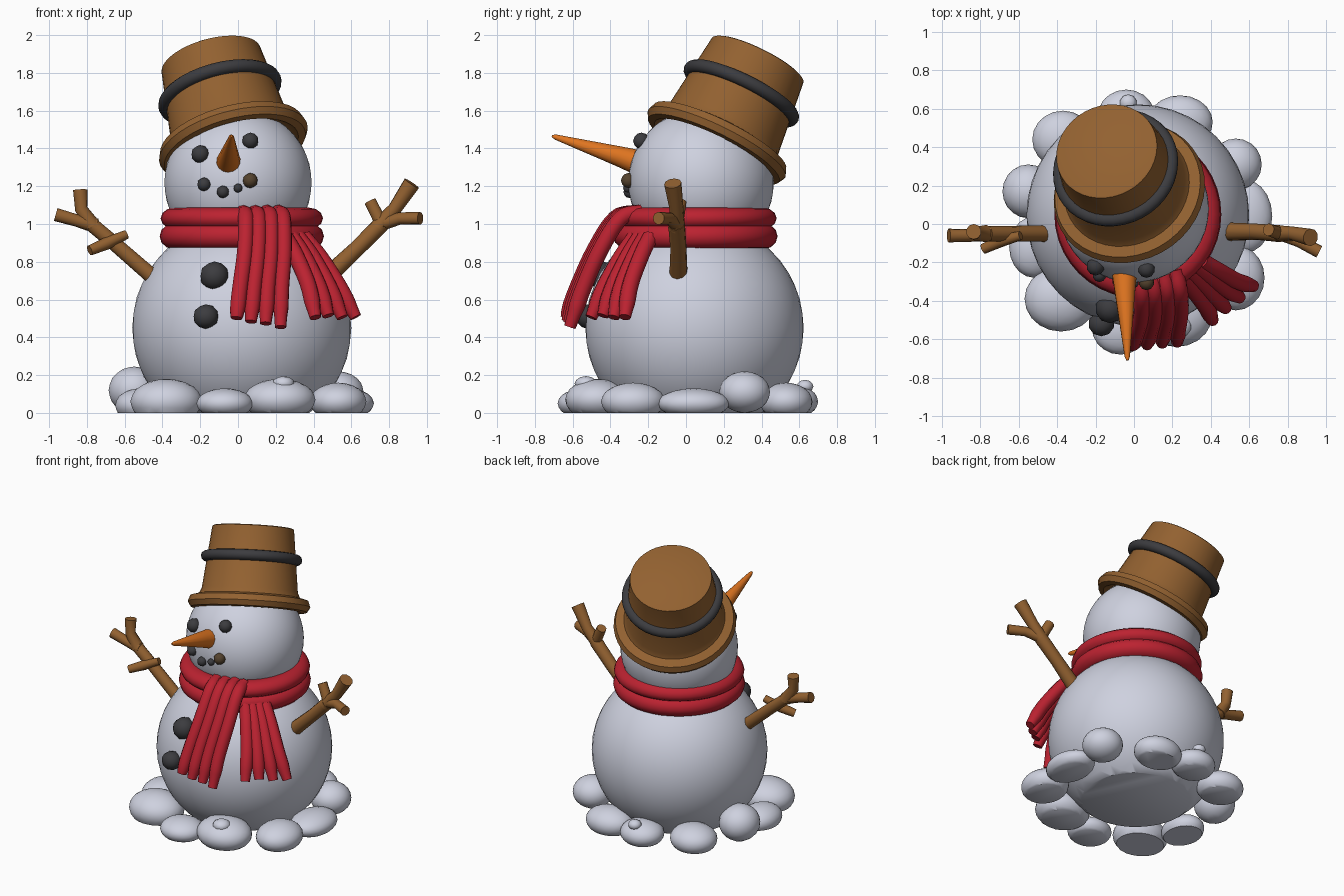
import bpy, bmesh, math
from mathutils import Vector, Matrix

if "Cube" in bpy.data.objects:
    bpy.data.objects.remove(bpy.data.objects["Cube"])


def material(name, rgb):
    m = bpy.data.materials.new(name)
    m.diffuse_color = (*rgb, 1)
    m.use_nodes = True
    m.node_tree.nodes["Principled BSDF"].inputs["Base Color"].default_value = m.diffuse_color
    return m


SNOW = material("snow_white", (0.62, 0.64, 0.74))
BROWN = material("wood_brown", (0.29, 0.12, 0.03))
RED = material("scarf_red", (0.50, 0.016, 0.03))
COAL = material("coal_grey", (0.045, 0.045, 0.05))
ORANGE = material("carrot_orange", (0.75, 0.18, 0.015))
UMBER = material("pebble_umber", (0.09, 0.055, 0.027))


def finish(name, bm, mat, angle=40):
    bmesh.ops.recalc_face_normals(bm, faces=bm.faces)
    me = bpy.data.meshes.new(name)
    bm.to_mesh(me)
    bm.free()
    me.materials.append(mat)
    for p in me.polygons:
        p.use_smooth = True
    me.set_sharp_from_angle(angle=math.radians(angle))
    ob = bpy.data.objects.new(name, me)
    bpy.context.collection.objects.link(ob)
    return ob


def ball(name, loc, size, mat, detail=3, cut=False):
    """Ellipsoid, optionally cut flat at the ground."""
    bm = bmesh.new()
    bmesh.ops.create_icosphere(bm, subdivisions=detail, radius=1)
    bmesh.ops.scale(bm, vec=size, verts=bm.verts)
    bmesh.ops.translate(bm, vec=loc, verts=bm.verts)
    if cut:
        r = bmesh.ops.bisect_plane(bm, geom=bm.verts[:] + bm.edges[:] + bm.faces[:],
                                   plane_co=(0, 0, 0), plane_no=(0, 0, 1), clear_inner=True)
        edges = [e for e in r["geom_cut"] if isinstance(e, bmesh.types.BMEdge)]
        if edges:
            bmesh.ops.holes_fill(bm, edges=edges, sides=0)
    return finish(name, bm, mat)


def skin(bm, rings, closed=False, caps=True):
    """Join successive vertex rings with quads."""
    n = len(rings[0])
    for i in range(len(rings) - (0 if closed else 1)):
        a, b = rings[i], rings[(i + 1) % len(rings)]
        for k in range(n):
            bm.faces.new((a[k], a[(k + 1) % n], b[(k + 1) % n], b[k]))
    if caps and not closed:
        bm.faces.new(rings[0])
        bm.faces.new(rings[-1])


def tube(bm, pts, radii, sides=10):
    """Tapering round tube through the points."""
    pts = [Vector(p) for p in pts]
    rings = []
    for i, p in enumerate(pts):
        t = (pts[min(i + 1, len(pts) - 1)] - pts[max(i - 1, 0)]).normalized()
        u = t.cross(Vector((0.3, 0.9, 0.1))).normalized()
        v = t.cross(u)
        rings.append([bm.verts.new(p + radii[i] * (math.cos(a) * u + math.sin(a) * v))
                      for a in (2 * math.pi * k / sides for k in range(sides))])
    skin(bm, rings)


def lathe(name, profile, mat, matrix, closed=False, sides=40):
    """Revolve (radius, height) points about local z."""
    bm = bmesh.new()
    rings = [[bm.verts.new((r * math.cos(a), r * math.sin(a), z))
              for a in (2 * math.pi * k / sides for k in range(sides))] for r, z in profile]
    skin(bm, rings, closed)
    bm.transform(matrix)
    return finish(name, bm, mat)


def oval(r, z, a, b, n=12):
    return [(r + a * math.cos(2 * math.pi * k / n), z + b * math.sin(2 * math.pi * k / n))
            for k in range(n)]


def smooth_path(pts, steps=5):
    """Catmull-Rom resampling."""
    p = [Vector(q) for q in pts]
    p = [2 * p[0] - p[1]] + p + [2 * p[-1] - p[-2]]
    out = []
    for i in range(1, len(p) - 2):
        a, b, c, d = p[i - 1:i + 3]
        for s in range(steps):
            t = s / steps
            out.append(0.5 * (2 * b + (c - a) * t + (2 * a - 5 * b + 4 * c - d) * t * t
                              + (3 * b - a - 3 * c + d) * t ** 3))
    return out + [p[-2]]


# Snow body and head
ball("body", (0.02, 0.045, 0.45), (0.58, 0.578, 0.575), SNOW, 4, cut=True)
HC, HR = Vector((0, 0.08, 1.22)), Vector((0.39, 0.385, 0.39))
ball("head", HC, HR, SNOW, 4)

# Snow heaps round the base: x, y, z, radius x, radius y, radius z
heaps = [(-0.04, 0.56, 0.06, 0.15, 0.14, 0.09), (0.24, 0.53, 0.06, 0.17, 0.14, 0.10),
         (0.53, 0.31, 0.11, 0.135, 0.135, 0.11), (0.58, 0.04, 0.05, 0.14, 0.19, 0.08),
         (0.53, -0.28, 0.06, 0.15, 0.17, 0.10), (-0.37, 0.44, 0.06, 0.16, 0.15, 0.10),
         (-0.55, 0.17, 0.12, 0.135, 0.14, 0.125), (-0.52, -0.12, 0.04, 0.13, 0.16, 0.09),
         (-0.38, -0.39, 0.06, 0.19, 0.17, 0.12), (-0.07, -0.54, 0.05, 0.15, 0.14, 0.08),
         (0.22, -0.47, 0.07, 0.19, 0.17, 0.11)]
for i, h in enumerate(heaps):
    ball(f"snow_heap_{i}", h[:3], h[3:], SNOW, cut=True)
ball("snow_lump_front", (0.24, -0.53, 0.155), (0.06, 0.06, 0.04), SNOW, 2)
ball("snow_lump_back", (-0.03, 0.63, 0.14), (0.045, 0.045, 0.035), SNOW, 2)

# Tilted hat with rolled brim and band
axis = Vector((-0.235, 0.43, 0.875)).normalized()
tilt = Matrix.Translation((-0.015, 0.145, 1.39)) @ axis.to_track_quat('Z', 'Y').to_matrix().to_4x4()
lathe("hat", [(0.30, 0.03), (0.345, 0.0), (0.385, 0.005), (0.405, 0.04), (0.39, 0.08),
              (0.335, 0.095), (0.318, 0.13), (0.27, 0.545), (0.26, 0.55)], BROWN, tilt)
lathe("hat_band", oval(0.297, 0.345, 0.038, 0.036), COAL, tilt, closed=True)

# Eyes and mouth pebbles sit on the head surface
face = [("eye_left", -0.20, 1.37, 0.048, COAL), ("eye_right", 0.065, 1.44, 0.044, COAL),
        ("mouth_1", -0.18, 1.21, 0.036, COAL), ("mouth_2", -0.08, 1.17, 0.033, COAL),
        ("mouth_3", 0.0, 1.19, 0.024, COAL), ("mouth_4", 0.065, 1.23, 0.04, UMBER)]
for name, x, z, r, mat in face:
    q = 1 - ((x - HC.x) / HR.x) ** 2 - ((z - HC.z) / HR.z) ** 2
    ball(name, (x, HC.y - HR.y * math.sqrt(q) - 0.005, z), (r, r, r), mat, 2)

# Coat buttons
ball("button_upper", (-0.125, -0.44, 0.725), (0.077, 0.077, 0.077), COAL, 2)
ball("button_lower", (-0.17, -0.52, 0.51), (0.068, 0.065, 0.065), COAL, 2)

# Carrot nose
bm = bmesh.new()
tube(bm, [(-0.05, -0.25, 1.325), (-0.047, -0.36, 1.36), (-0.035, -0.69, 1.46), (-0.034, -0.71, 1.466)],
     [0.067, 0.053, 0.014, 0.006], 14)
finish("carrot_nose", bm, ORANGE)

# Branch arms: each a trunk with side twigs
arms = {
    "arm_left": [([(-0.44, -0.05, 0.71), (-0.67, -0.05, 0.91), (-0.79, -0.05, 1.01)], [0.043, 0.04, 0.04]),
                 ([(-0.77, -0.05, 0.99), (-0.83, -0.05, 1.08), (-0.835, -0.04, 1.18)], [0.045, 0.035, 0.04]),
                 ([(-0.75, -0.05, 0.99), (-0.86, -0.06, 1.02), (-0.965, -0.06, 1.05)], [0.04, 0.033, 0.036]),
                 ([(-0.785, -0.13, 0.86), (-0.70, -0.09, 0.895), (-0.59, -0.06, 0.945)], [0.027, 0.033, 0.024])],
    "arm_right": [([(0.45, -0.04, 0.70), (0.63, -0.04, 0.87), (0.76, -0.05, 1.0)], [0.05, 0.043, 0.045]),
                  ([(0.74, -0.05, 0.98), (0.83, -0.05, 1.08), (0.92, -0.07, 1.215)], [0.045, 0.037, 0.046]),
                  ([(0.76, -0.05, 1.0), (0.86, -0.09, 1.03), (0.965, -0.145, 1.03)], [0.036, 0.032, 0.034]),
                  ([(0.76, -0.05, 1.0), (0.70, -0.03, 1.12)], [0.035, 0.033])]}
for name, limbs in arms.items():
    bm = bmesh.new()
    for pts, radii in limbs:
        tube(bm, pts, radii)
    finish(name, bm, BROWN)

# Scarf: two wrapped rolls
ring = Matrix.Translation((0.02, 0.05, 0))
lathe("scarf_upper_roll", oval(0.355, 1.03, 0.075, 0.057), RED, ring, closed=True)
lathe("scarf_lower_roll", oval(0.36, 0.935, 0.075, 0.068), RED, ring, closed=True)


def scarf_tail(name, path, across, w0, w1, r, lengths):
    """Side-by-side folds that part into a fringe at the end."""
    bm = bmesh.new()
    path = smooth_path(path)
    across = Vector(across).normalized()
    n, m = len(path), len(lengths)
    for j, extra in enumerate(lengths):
        s = j / (m - 1) - 0.5
        pts = [p + across * s * (w0 + (w1 - w0) * (i / (n - 1)) ** 1.3) for i, p in enumerate(path)]
        pts.append(pts[-1] + (pts[-1] - pts[-2]).normalized() * extra)
        radii = [r] * (n - 2) + [r * 0.95, r * 0.85, r * 0.72]
        tube(bm, pts, radii)
    finish(name, bm, RED)


# Scarf hanging ends
scarf_tail("scarf_tail_front",
           [(0.12, -0.25, 1.06), (0.14, -0.36, 1.03), (0.14, -0.47, 0.86), (0.12, -0.56, 0.66), (0.11, -0.61, 0.52)],
           (1, 0.15, 0), 0.19, 0.235, 0.043, [0.02, 0.04, 0.05, 0.07])
scarf_tail("scarf_tail_side",
           [(0.30, -0.23, 0.93), (0.37, -0.29, 0.83), (0.45, -0.36, 0.68), (0.50, -0.40, 0.55)],
           (0.72, 0.6, 0), 0.13, 0.26, 0.044, [0.05, 0.04, 0.05, 0.05])
